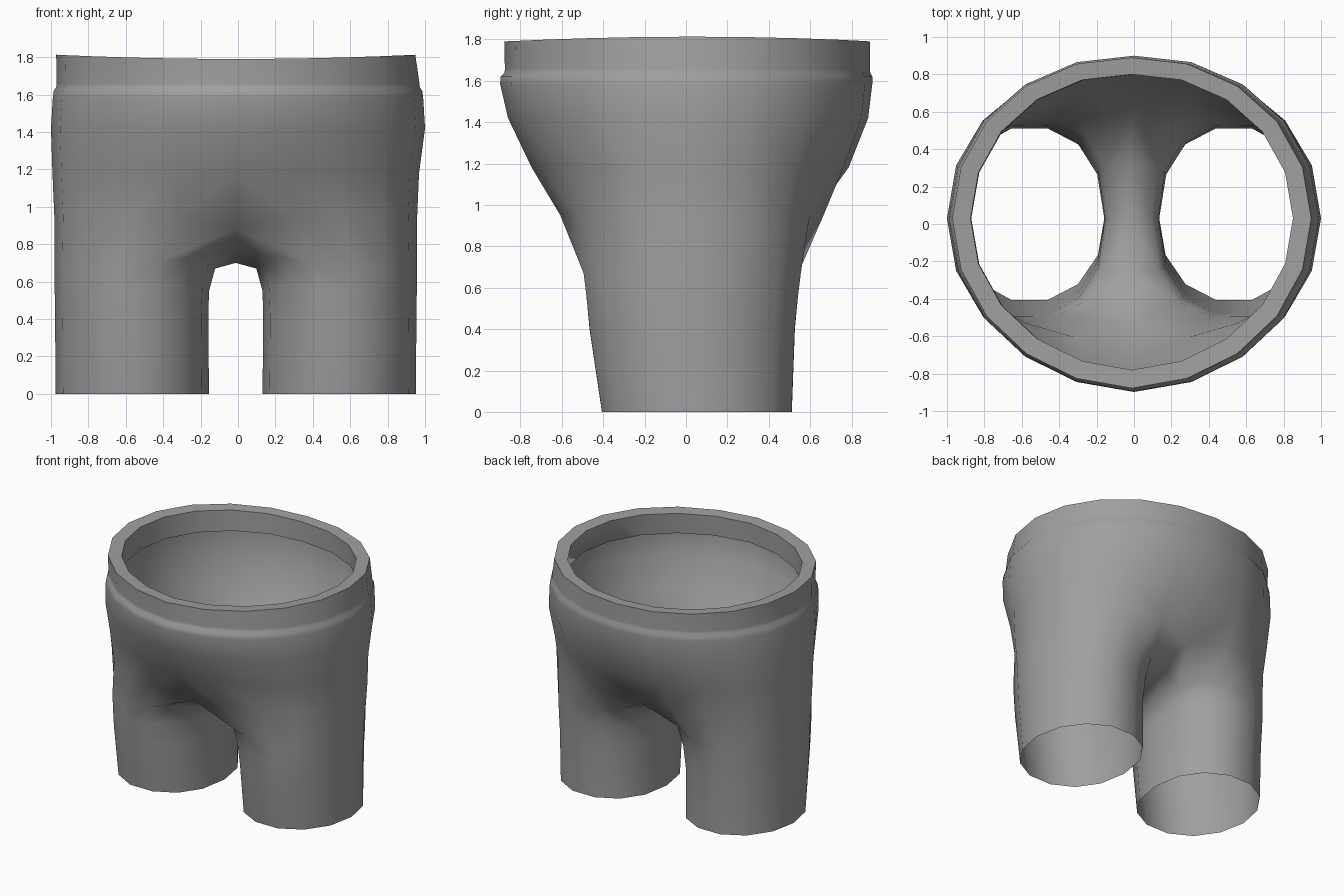
import bpy, bmesh, math

cube = bpy.data.objects.get("Cube")
if cube:
    bpy.data.objects.remove(cube)

HALF = 10   # spans from front centre to back centre on one side
LEG = 14    # sides of a leg

grey = bpy.data.materials.new("grey cloth")
grey.use_nodes = True
colour = (0.35, 0.35, 0.35, 1)
grey.diffuse_color = colour
grey.node_tree.nodes["Principled BSDF"].inputs["Base Color"].default_value = colour

bm = bmesh.new()


def power(v, p):
    return math.copysign(abs(v) ** p, v)


def half_ring(z, width, front, back, p=1.0, rise=0.0, pinch=0.0):
    """Left half of a torso section, front centre to back centre."""
    ring = []
    for i in range(HALF + 1):
        a = math.pi * (i / HALF - 0.5)
        x = 0 if i in (0, HALF) else width * math.cos(a)
        # The widest point sits slightly behind the middle
        y = power(math.sin(a), p) * (back if a > 0 else front) + 0.03 * math.cos(a)
        dip = pinch if i in (0, HALF) else 0
        ring.append(bm.verts.new((x, y - math.copysign(dip, y), z + rise * x * x - 0.6 * dip)))
    return ring


def leg_ring(z, inner, outer, front, back, arch=0.0, p=0.92):
    """Full section of the left leg, matched to the torso columns."""
    ring = []
    x_mid, rx = (inner + outer) / 2, (outer - inner) / 2
    y_mid, ry = (front + back) / 2, (back - front) / 1.97
    for i in range(LEG):
        a = math.pi + (i - HALF - 2) * math.tau / LEG
        c, s = math.cos(a), math.sin(a)
        # The inside is squarer, and climbs towards front and back with the crotch
        lift = arch * s * s * max(0, -c)
        x = x_mid + rx * (power(c, p) if c < 0 else c)
        y = y_mid + ry * (power(s, p) if c < 0 else s)
        ring.append(bm.verts.new((x, y, z + lift)))
    return ring


def bridge(upper, lower, closed=False):
    n = len(upper)
    for i in range(n if closed else n - 1):
        j = (i + 1) % n
        bm.faces.new((upper[i], lower[i], lower[j], upper[j]))


# Waistband: inner wall, flat rim, outer wall, then the body of the shorts
torso = [
    half_ring(1.60, 0.965, 0.875, 0.88),
    half_ring(1.63, 0.87, 0.785, 0.80),
    half_ring(1.785, 0.862, 0.78, 0.80, rise=0.025),
    half_ring(1.79, 0.96, 0.878, 0.89, rise=0.025),
    half_ring(1.66, 0.970, 0.875, 0.89),
    half_ring(1.64, 0.972, 0.876, 0.89),
    half_ring(1.62, 0.985, 0.895, 0.90),
    half_ring(1.585, 0.99, 0.898, 0.90),
    half_ring(1.42, 1.00, 0.86, 0.88, 0.96),
    half_ring(1.18, 0.98, 0.745, 0.785, 0.88),
    half_ring(0.95, 0.97, 0.64, 0.68, 0.75, pinch=0.11),
]
for upper, lower in zip(torso, torso[1:]):
    bridge(upper, lower)

# Crotch strip, back to front, completing the top loop of the leg
crotch = [bm.verts.new((0, y, z)) for y, z in ((0.34, 0.765), (0.03, 0.70), (-0.27, 0.765))]
legs = [
    torso[-1] + crotch,
    leg_ring(0.67, 0.110, 0.97, -0.50, 0.56, arch=0.16, p=0.8),
    leg_ring(0.55, 0.143, 0.968, -0.485, 0.545, arch=0.08, p=0.86),
    leg_ring(0.40, 0.147, 0.966, -0.47, 0.53),
    leg_ring(0.0, 0.143, 0.963, -0.41, 0.515),
]
for upper, lower in zip(legs, legs[1:]):
    bridge(upper, lower, closed=True)

# Mirror to the other side and join along the centre
copy = bmesh.ops.duplicate(bm, geom=bm.verts[:] + bm.edges[:] + bm.faces[:])["geom"]
for v in (g for g in copy if isinstance(g, bmesh.types.BMVert)):
    v.co.x = -v.co.x
bmesh.ops.reverse_faces(bm, faces=[g for g in copy if isinstance(g, bmesh.types.BMFace)])
bmesh.ops.remove_doubles(bm, verts=bm.verts[:], dist=0.0005)

# The cloth hangs slightly to one side
for v in bm.verts:
    if v.co.z < 1.3 or v.co.z > 1.7:
        v.co.x -= 0.012
bmesh.ops.recalc_face_normals(bm, faces=bm.faces[:])

mesh = bpy.data.meshes.new("shorts")
bm.to_mesh(mesh)
bm.free()
mesh.materials.append(grey)
shorts = bpy.data.objects.new("shorts", mesh)
bpy.context.collection.objects.link(shorts)

bpy.context.view_layer.objects.active = shorts
shorts.select_set(True)
bpy.ops.object.shade_smooth_by_angle(angle=math.radians(66))
